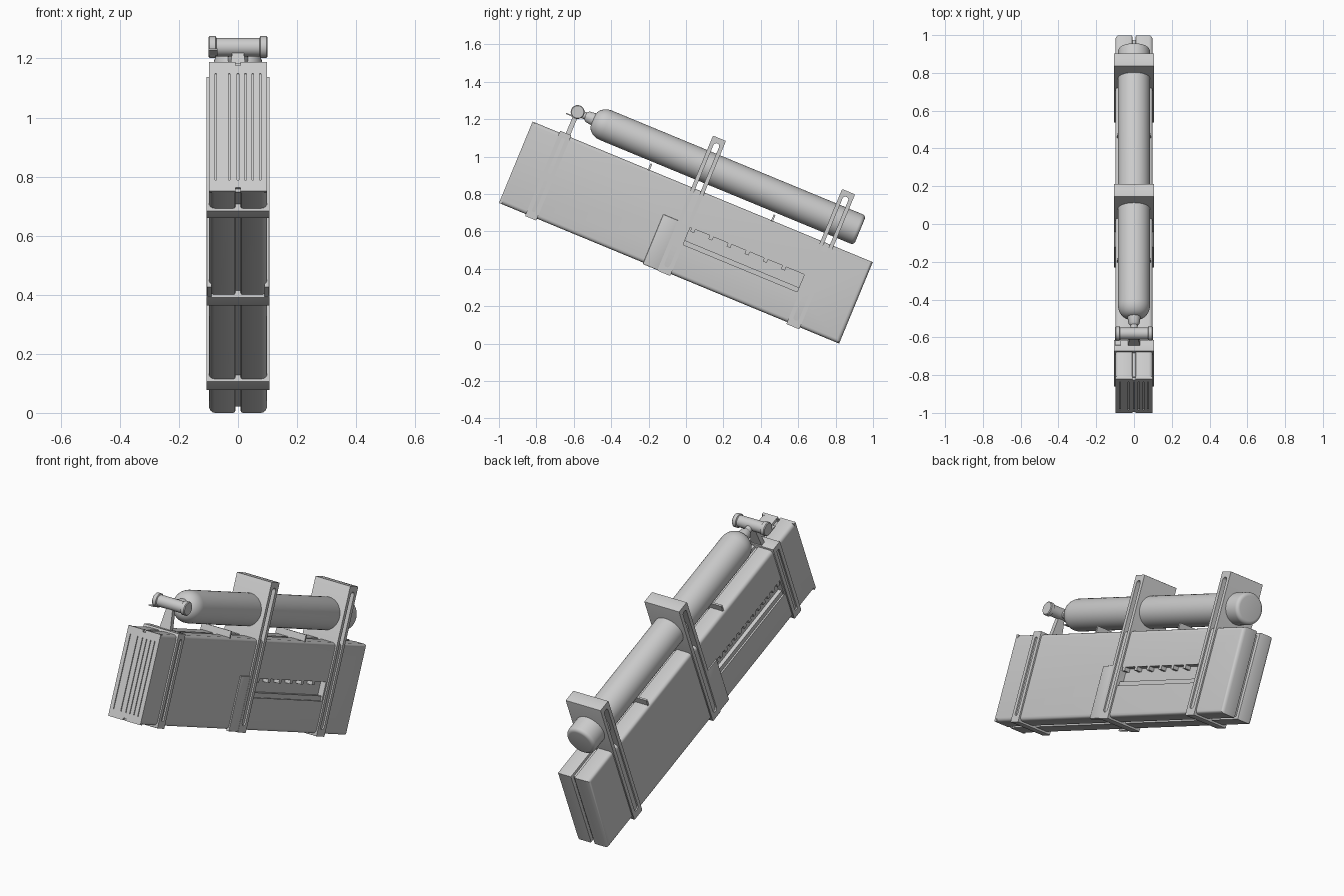
import bpy, bmesh, math
from mathutils import Matrix, Vector

cube = bpy.data.objects.get("Cube")
if cube:
    bpy.data.objects.remove(cube, do_unlink=True)

# Parts are built upright (x across, y along, z up), then tilted together
TILT = Matrix.Translation((0, -1, 0.752)) @ Matrix.Rotation(math.radians(-22.46), 4, 'X')
LENGTH, HEIGHT, HALF = 1.968, 0.471, 0.099
parts = []

grey = bpy.data.materials.new("light_grey")
grey.use_nodes = True
grey.diffuse_color = (0.6, 0.6, 0.6, 1)
grey.node_tree.nodes["Principled BSDF"].inputs["Base Color"].default_value = (0.6, 0.6, 0.6, 1)


def add_box(bm, x, y, z):
    """Box between the given (low, high) ranges; returns its vertices."""
    verts = bmesh.ops.create_cube(bm, size=1)["verts"]
    for v in verts:
        for i, (a, b) in enumerate((x, y, z)):
            v.co[i] = b if v.co[i] > 0 else a
    return verts


def bevel(bm, test, size, segments=4):
    edges = [e for e in bm.edges if test(*(v.co for v in e.verts))]
    bmesh.ops.bevel(bm, geom=edges, offset=size, segments=segments,
                    profile=0.5, affect='EDGES')


def finish(name, bm):
    bmesh.ops.recalc_face_normals(bm, faces=bm.faces[:])
    mesh = bpy.data.meshes.new(name)
    bm.to_mesh(mesh)
    bm.free()
    mesh.materials.append(grey)
    obj = bpy.data.objects.new(name, mesh)
    bpy.context.collection.objects.link(obj)
    parts.append(obj)
    return obj


def boxes(name, ranges):
    bm = bmesh.new()
    for r in ranges:
        add_box(bm, *r)
    return finish(name, bm)


def cut(obj, cutter):
    mod = obj.modifiers.new("cut", 'BOOLEAN')
    mod.operation, mod.solver, mod.object = 'DIFFERENCE', 'EXACT', cutter
    bpy.context.view_layer.objects.active = obj
    bpy.ops.object.modifier_apply(modifier=mod.name)
    parts.remove(cutter)
    bpy.data.objects.remove(cutter, do_unlink=True)


def lathe(name, profile, axis, centre, sides=40):
    """Spin (distance along axis, radius) points about the axis."""
    bm = bmesh.new()
    axis = Vector(axis)
    side = Vector((0, 0, 1))
    verts = [bm.verts.new(axis * d + side * r) for d, r in profile]
    edges = [bm.edges.new(p) for p in zip(verts, verts[1:])]
    bmesh.ops.spin(bm, geom=verts + edges, cent=(0, 0, 0), axis=axis,
                   angle=math.tau, steps=sides)
    bmesh.ops.remove_doubles(bm, verts=bm.verts[:], dist=1e-5)
    bmesh.ops.translate(bm, verts=bm.verts[:], vec=centre)
    return finish(name, bm)


# Case: two rounded shells with a seam between, each with a recessed slot
for side, name, start, end, teeth in ((1, "left", 0.995, 1.655, 6),
                                      (-1, "right", 0.23, 0.89, 14)):
    bm = bmesh.new()
    add_box(bm, (0.009, HALF), (0.01, LENGTH), (0, HEIGHT))
    not_front = lambda a, b: max(a.y, b.y) > 0.02
    bevel(bm, lambda a, b: min(a.x, b.x) > 0.09 and not_front(a, b), 0.02)
    bevel(bm, lambda a, b: max(a.x, b.x) < 0.01 and not_front(a, b), 0.006, 2)
    for v in bm.verts:
        v.co.x *= side
    shell = finish(name + "_shell", bm)

    def span(a, b):
        return tuple(sorted((side * a, side * b)))

    cut(shell, boxes("slot_cutter", [(span(0.068, 0.12), (start, end), (0.17, 0.27))]))
    # Slot fittings: teeth along the top edge and a ledge along the bottom
    step = (end - start - 0.03) / teeth
    fittings = [(span(0.06, HALF), (start + 0.008 + i * step, start + 0.03 + i * step * 1.0),
                 (0.25, 0.275)) for i in range(teeth)]
    fittings.append((span(0.06, 0.09), (start, end), (0.165, 0.195)))
    boxes(name + "_slot_fittings", fittings)
    # Flat pad beside the middle strap
    bm = bmesh.new()
    add_box(bm, span(0.09, 0.106), (0.835, 0.925), (-0.008, 0.28))
    bevel(bm, lambda a, b: abs(a.x) > 0.1 and abs(b.x) > 0.1, 0.005, 2)
    finish(name + "_pad", bm)

boxes("seam_core", [((-0.012, 0.012), (0.02, LENGTH - 0.02), (0.015, HEIGHT - 0.015))])

# Front panel with upright grooves and a seam notch at top and bottom
panel = boxes("front_panel", [((-HALF, HALF), (0, 0.015), (0, HEIGHT))])
grooves = [((x - 0.003, x + 0.003), (-0.01, 0.006), (0.04, 0.43))
           for x in (-0.075, -0.03, 0.0, 0.025, 0.05, 0.075)]
grooves += [((-0.008, 0.008), (-0.01, 0.012), z)
            for z in ((-0.01, 0.012), (HEIGHT - 0.012, HEIGHT + 0.01))]
cut(panel, boxes("groove_cutter", grooves))

# Straps: blocks wrapped round the case, slotted from side to side
for name, start, end, top, slot in (("front_strap", 0.155, 0.22, 0.482, 0.01),
                                    ("middle_strap", 0.92, 0.995, 0.77, 0.016),
                                    ("rear_strap", 1.667, 1.742, 0.77, 0.016)):
    bm = bmesh.new()
    add_box(bm, (-0.107, 0.107), (start, end), (-0.011, top))
    bevel(bm, lambda a, b: abs(a.x - b.x) > 0.1, 0.004, 2)
    strap = finish(name, bm)
    mid = (start + end) / 2
    bm = bmesh.new()
    add_box(bm, (-0.2, 0.2), (mid - slot, mid + slot), (0.025, top - 0.03))
    bevel(bm, lambda a, b: abs(a.x - b.x) > 0.1, slot * 0.95)
    cut(strap, finish("strap_slot_cutter", bm))

# Cradle plates under the tank
boxes("tank_cradles", [((-0.09, 0.09), (y, y + 0.01), (0.45, 0.505)) for y in (0.668, 1.381)])

# Tank with a domed front and a softly rounded rear end
R, DOME = 0.085, 0.075
profile = [(0.295, 0), (0.295, 0.025)]
for i in range(1, 9):
    t = i / 8 * math.pi / 2
    profile.append((0.295 + DOME * (1 - math.cos(t)), 0.025 + (R - 0.025) * math.sin(t)))
for i in range(6):
    t = i / 5 * math.pi / 2
    profile.append((1.82 + 0.02 * math.sin(t), R - 0.02 * (1 - math.cos(t))))
profile.append((1.84, 0))
lathe("tank", profile, (0, 1, 0), (0, 0, 0.602))

# Neck and cross valve with collared ends
lathe("neck", [(0.2, 0), (0.2, 0.018), (0.25, 0.02), (0.262, 0.03), (0.31, 0.036), (0.31, 0)],
      (0, 1, 0), (0, 0, 0.607), 24)
half = [(0.1, 0), (0.1, 0.033), (0.096, 0.037), (0.076, 0.037), (0.073, 0.031)]
lathe("cross_valve", [(-d, r) for d, r in half] + half[::-1], (1, 0, 0), (0, 0.203, 0.61), 32)
boxes("valve_lever", [((-0.1, -0.07), (0.148, 0.2), (0.576, 0.583))])

# Tapered post holding the valve
bm = bmesh.new()
for v in add_box(bm, (-0.036, 0.036), (0.188, 0.214), (0.46, 0.595)):
    if v.co.z > 0.5:
        v.co.x *= 0.5
finish("valve_post", bm)

# Tilt everything into place and shade it
bpy.ops.object.select_all(action='DESELECT')
for obj in parts:
    obj.matrix_world = TILT
    obj.select_set(True)
bpy.context.view_layer.objects.active = parts[0]
bpy.ops.object.shade_smooth_by_angle(angle=math.radians(35))
